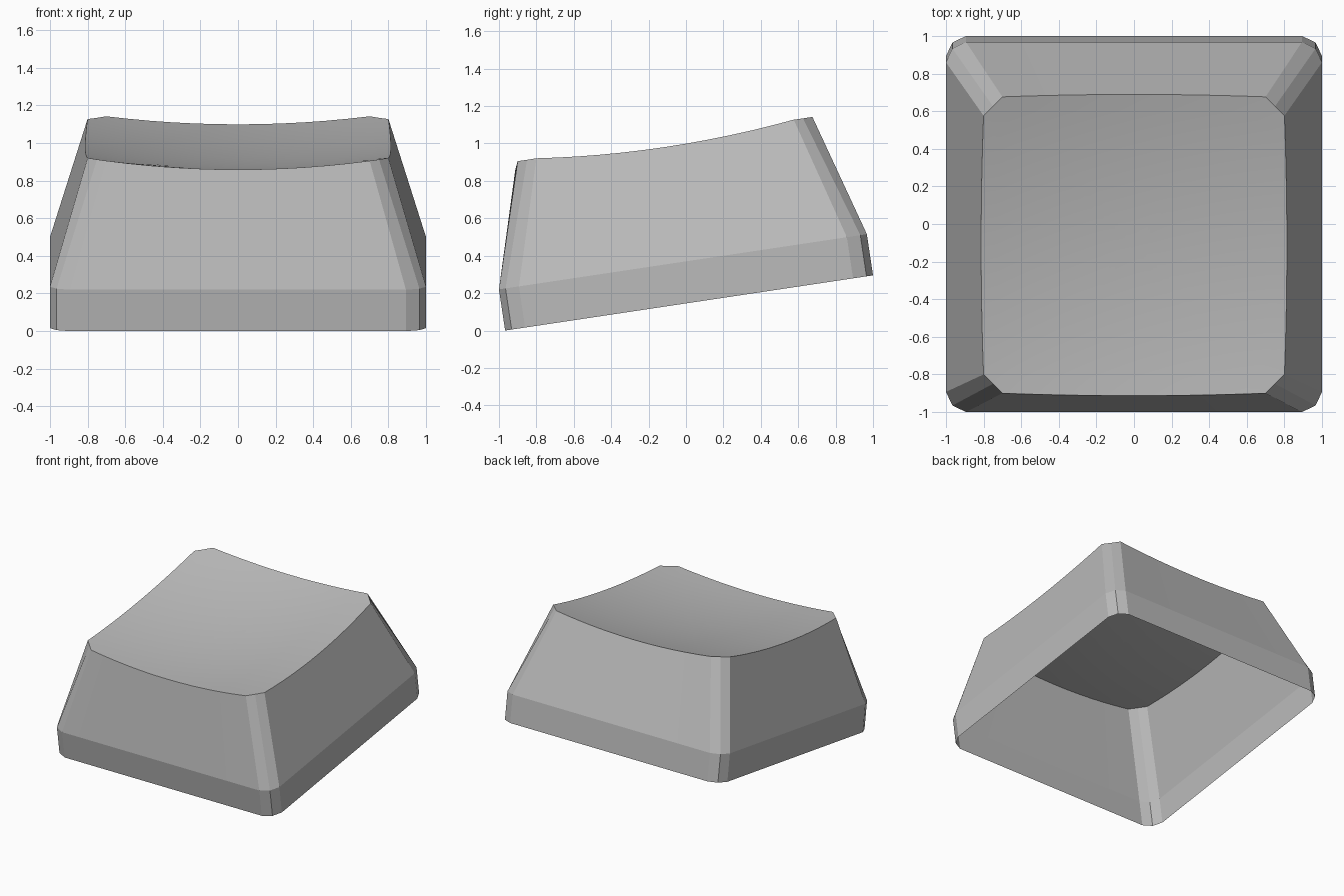
import bpy
import bmesh
from mathutils import Vector

cube = bpy.data.objects.get("Cube")
if cube:
    bpy.data.objects.remove(cube, do_unlink=True)

SEG = 12          # segments along each side
TILT = 0.15       # slope of the rim and the top
MID_Y = -0.112    # middle of the top

grey = bpy.data.materials.new("light grey plastic")
grey.use_nodes = True
colour = (0.5, 0.5, 0.5, 1)
grey.diffuse_color = colour
grey.node_tree.nodes["Principled BSDF"].inputs["Base Color"].default_value = colour


def outline(half_x, front, back, cut, corner, bulge):
    """Four bowed sides, counter-clockwise, joined by corners with one middle point."""
    cy, half_y = (front + back) / 2, (back - front) / 2
    points = []

    def side(a, b, out):
        for i in range(SEG + 1):
            t = i / SEG
            points.append(a.lerp(b, t) + out * bulge * 4 * t * (1 - t))

    for sx, sy in ((1, -1), (1, 1), (-1, 1), (-1, -1)):
        middle = Vector((sx * (half_x - corner), cy + sy * (half_y - corner)))
        if sx == sy:      # side running along y ends here, x side comes next
            a, out = Vector((sx * (half_x - cut), cy + sy * half_y)), Vector((0, sy))
            b = Vector((-a.x, a.y))
        else:
            a, out = Vector((sx * half_x, cy + sy * (half_y - cut))), Vector((sx, 0))
            b = Vector((a.x, 2 * cy - a.y))
        points.append(middle)
        side(a, b, out)
    return points


def dish(x, y):
    return 0.935 + TILT * y + 0.095 * (x * x + (y - MID_Y) ** 2)


bm = bmesh.new()


def add_ring(points, height):
    return [bm.verts.new((p.x, p.y, height(p.x, p.y))) for p in points]


def bridge(low, high, smooth):
    n = len(low)
    for i in range(n):
        j = (i + 1) % n
        bm.faces.new((low[i], low[j], high[j], high[i])).smooth = smooth


# Rim band, square to the tilted base
base = outline(1.0, -0.967, 1.0, 0.107, 0.035, 0)
rim = add_ring(base, lambda x, y: TILT * (y + 0.967))
band = [bm.verts.new(v.co + Vector((0, -0.033, 0.22))) for v in rim]
bridge(rim, band, False)

# Sloping walls up to the bowed top edge
top = outline(0.80, -0.90, 0.676, 0.10, 0.05, 0.013)
edge = add_ring(top, dish)
bridge(band, edge, False)

# Scooped top from shrinking rings
centre = Vector((0, MID_Y))
outer = edge
STEPS = 9
for k in range(1, STEPS):
    inner = add_ring([centre.lerp(p, 1 - k / STEPS) for p in top], dish)
    bridge(outer, inner, True)
    outer = inner
tip = bm.verts.new((0, MID_Y, dish(0, MID_Y)))
for i in range(len(outer)):
    bm.faces.new((outer[i], outer[(i + 1) % len(outer)], tip)).smooth = True

mesh = bpy.data.meshes.new("key_shell")
bm.to_mesh(mesh)
bm.free()
mesh.materials.append(grey)
shell = bpy.data.objects.new("key_shell", mesh)
bpy.context.collection.objects.link(shell)
